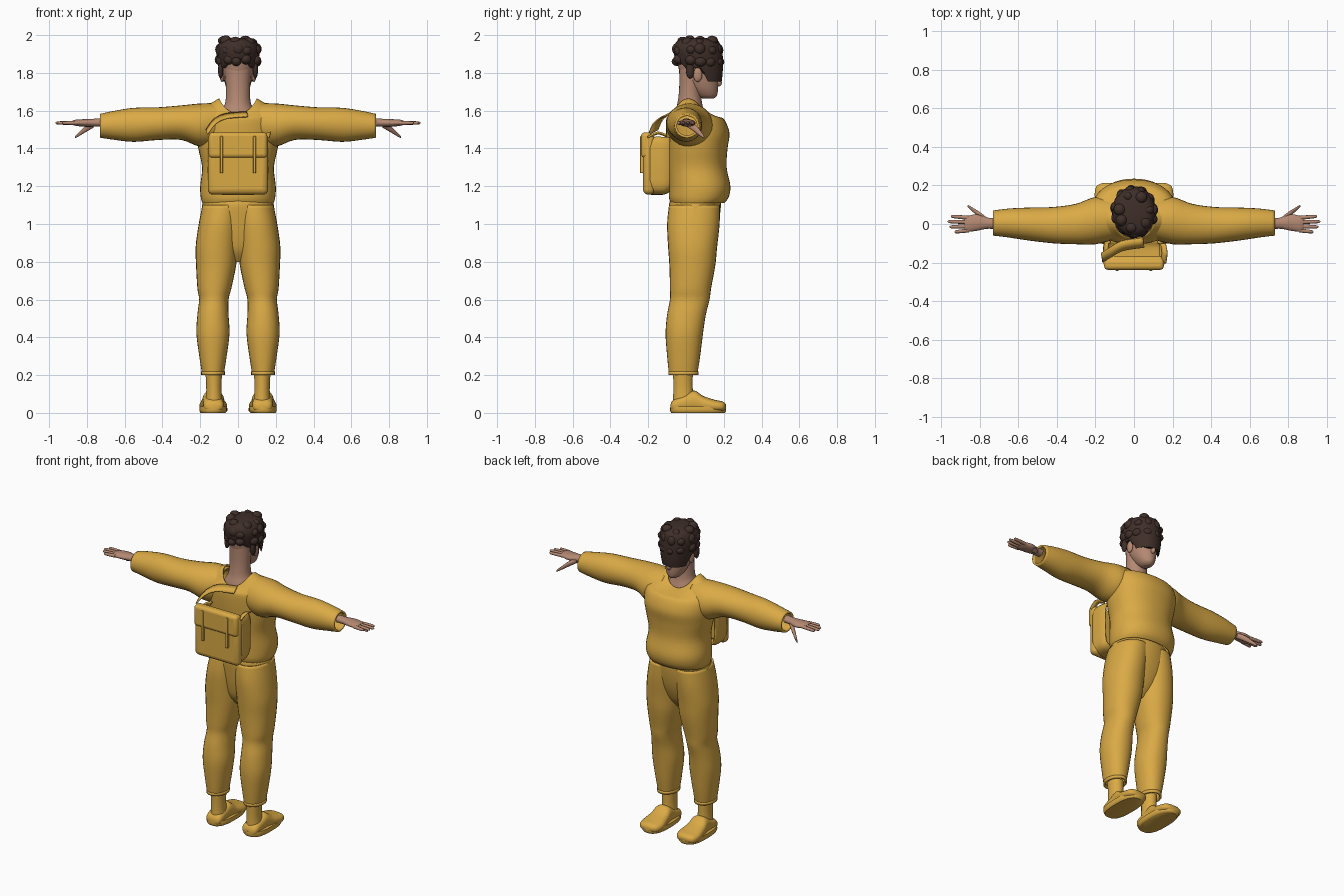
import bpy, bmesh, math, random
from mathutils import Matrix, Vector

old = bpy.data.objects.get("Cube")
if old:
    bpy.data.objects.remove(old, do_unlink=True)


def material(name, rgb):
    mat = bpy.data.materials.new(name)
    mat.use_nodes = True
    mat.diffuse_color = (*rgb, 1)
    mat.node_tree.nodes["Principled BSDF"].inputs["Base Color"].default_value = (*rgb, 1)
    return mat


CLOTH = material("mustard_cloth", (0.70, 0.40, 0.06))
SKIN = material("skin", (0.46, 0.25, 0.17))
HAIR = material("dark_brown_hair", (0.05, 0.028, 0.022))


def finish(name, bm, mat, mirror=False, wall=0, bevel=0):
    """Turn a bmesh into a smooth shaded object with optional modifiers."""
    bmesh.ops.recalc_face_normals(bm, faces=bm.faces)
    mesh = bpy.data.meshes.new(name)
    bm.to_mesh(mesh)
    bm.free()
    mesh.materials.append(mat)
    obj = bpy.data.objects.new(name, mesh)
    bpy.context.collection.objects.link(obj)
    if wall:
        mod = obj.modifiers.new("wall", "SOLIDIFY")
        mod.thickness, mod.offset = wall, -1
    if bevel:
        mod = obj.modifiers.new("bevel", "BEVEL")
        mod.width, mod.segments = bevel, 4
    if mirror:
        mod = obj.modifiers.new("mirror", "MIRROR")
        mod.use_mirror_merge = False
    bpy.ops.object.select_all(action="DESELECT")
    obj.select_set(True)
    bpy.context.view_layer.objects.active = obj
    bpy.ops.object.shade_smooth_by_angle(angle=math.radians(45))
    return obj


def spline(rows, steps):
    """Catmull-Rom interpolation of the section rows."""
    out = []
    last = len(rows) - 1
    for i in range(last):
        quad = [rows[max(0, min(last, i + k))] for k in (-1, 0, 1, 2)]
        for s in range(steps):
            t = s / steps
            out.append([b + 0.5 * t * (c - a + t * (2*a - 5*b + 4*c - d + t * (3*(b - c) + d - a)))
                        for a, b, c, d in zip(*quad)])
    return out + [list(rows[last])]


def loft(name, mat, rows, axis="z", power=1, cap=True, tweak=None, sides=28, steps=4,
         drop=None, **options):
    """Rows: position along axis, then low/high extents (or one half width) of each section."""
    rows = [(r[0], -r[1], r[1], r[2], r[3]) if len(r) == 4 else r for r in rows]
    bm = bmesh.new()
    rings = []
    for t, a0, a1, b0, b1 in spline(rows, steps):
        ring = []
        for k in range(sides):
            ang = math.tau * k / sides
            c, s = (math.copysign(abs(f) ** power, f) for f in (math.cos(ang), math.sin(ang)))
            u, v = (a0 + a1 + (a1 - a0) * c) / 2, (b0 + b1 + (b1 - b0) * s) / 2
            co = Vector({"z": (u, v, t), "x": (t, u, v), "y": (u, t, v)}[axis])
            if tweak:
                co.z = tweak(co, s)
            ring.append(bm.verts.new(co))
        rings.append(ring)
    for low, high in zip(rings, rings[1:]):
        for k in range(sides):
            j = (k + 1) % sides
            bm.faces.new((low[k], low[j], high[j], high[k]))
    if cap:
        bm.faces.new(rings[0])
        bm.faces.new(rings[-1])
    if drop:
        gone = [f for f in bm.faces if drop(f.calc_center_median())]
        bmesh.ops.delete(bm, geom=gone, context="FACES")
    return finish(name, bm, mat, **options)


def box(name, low, high, bevel, mat=CLOTH, **options):
    low, high = Vector(low), Vector(high)
    bm = bmesh.new()
    bmesh.ops.create_cube(bm, size=1, matrix=Matrix.Translation((low + high) / 2)
                          @ Matrix.Diagonal((*(high - low), 1)))
    return finish(name, bm, mat, bevel=bevel, **options)


def balls(name, mat, items, **options):
    """Ellipsoids given as (centre, radii)."""
    bm = bmesh.new()
    for centre, radii in items:
        bmesh.ops.create_uvsphere(bm, u_segments=16, v_segments=10, radius=1,
                                  matrix=Matrix.Translation(centre) @ Matrix.Diagonal((*radii, 1)))
    return finish(name, bm, mat, **options)


def ribbon(name, path, side):
    bm = bmesh.new()
    side = Vector(side)
    pairs = [(bm.verts.new(Vector(p) - side), bm.verts.new(Vector(p) + side))
             for p in spline(path, 5)]
    for a, b in zip(pairs, pairs[1:]):
        bm.faces.new((a[0], a[1], b[1], b[0]))
    return finish(name, bm, CLOTH, wall=0.008)


# Sweater body with a neckline scooped at chest and nape
def neckline(co, s):
    return co.z - max(0, co.z - 1.56) * 0.75 * s * s


loft("sweater_body", CLOTH, [
    (1.11, .188, -.08, .20), (1.14, .197, -.09, .225), (1.2, .2, -.09, .235),
    (1.3, .19, -.095, .215), (1.4, .21, -.1, .22), (1.48, .22, -.105, .23),
    (1.55, .22, -.105, .205), (1.6, .19, -.095, .16), (1.635, .15, -.085, .13),
    (1.665, .1, -.075, .1)], power=.9, cap=False, wall=.01, tweak=neckline, sides=40)

# Sleeves
loft("sleeve", CLOTH, [
    (.1, -.08, .13, 1.42, 1.64), (.2, -.105, .14, 1.41, 1.638), (.3, -.105, .105, 1.445, 1.628),
    (.42, -.1, .088, 1.445, 1.618), (.55, -.085, .085, 1.435, 1.615),
    (.65, -.07, .08, 1.445, 1.6), (.73, -.06, .07, 1.457, 1.583)],
     axis="x", cap=False, wall=.012, mirror=True)

# Trousers: seat, legs and turned cuffs
loft("trouser_seat", CLOTH, [
    (.8, .04, -.01, .07), (.86, .12, -.05, .12), (.94, .18, -.07, .155),
    (1.02, .195, -.082, .175), (1.1, .19, -.09, .185), (1.13, .18, -.08, .18)])
loft("trouser_leg", CLOTH, [
    (.205, .075, .19, -.09, .06), (.3, .06, .205, -.1, .075), (.42, .045, .22, -.108, .09),
    (.52, .05, .215, -.1, .105), (.6, .05, .206, -.085, .125), (.66, .035, .215, -.085, .133),
    (.78, .01, .222, -.088, .155), (.88, 0, .224, -.095, .165), (1, -.01, .208, -.1, .178),
    (1.1, -.02, .188, -.09, .18)], power=.93, cap=False, wall=.01, mirror=True)
loft("trouser_cuff", CLOTH, [(.2, .07, .195, -.093, .066), (.218, .07, .195, -.093, .066)],
     cap=False, wall=.012, mirror=True, steps=1)

# Socks, shoes and soles
loft("sock", CLOTH, [(.04, .08, .175, -.07, .045), (.12, .087, .168, -.067, .036),
                     (.21, .085, .172, -.068, .036)], mirror=True)
loft("shoe", CLOTH, [
    (-.082, .1, .155, .015, .045), (-.065, .078, .18, .006, .07), (0, .076, .185, .004, .1),
    (.045, .074, .188, .004, .118), (.09, .068, .196, .004, .09), (.15, .058, .204, .004, .07),
    (.195, .07, .195, .008, .06), (.212, .1, .165, .02, .045)], axis="y", power=.8, mirror=True)
loft("shoe_sole", CLOTH, [(0, .066, .198, -.078, .205), (.012, .056, .205, -.084, .213),
                          (.034, .058, .204, -.083, .212)], power=.75, mirror=True, steps=2)

# Hands: palm, four fingers and thumb
loft("palm", SKIN, [
    (.72, -.026, .03, 1.515, 1.56), (.765, -.025, .034, 1.515, 1.557),
    (.815, -.035, .05, 1.515, 1.555), (.86, -.04, .042, 1.52, 1.552),
    (.878, -.034, .034, 1.526, 1.546)], axis="x", mirror=True)
for label, y, tip in (("little", -.033, .93), ("ring", -.012, .956),
                      ("middle", .01, .966), ("index", .032, .95)):
    rows = []
    for f, r in ((0, .0105), (.5, .01), (.9, .008), (1, .003)):
        yy, z = y * (1 + .25 * f), 1.535
        rows.append((.855 + f * (tip - .855), yy - r, yy + r, z - r, z + r))
    loft(label + "_finger", SKIN, rows, axis="x", sides=12, mirror=True)
loft("thumb", SKIN, [
    (.765, .0, .035, 1.51, 1.54), (.8, .03, .062, 1.49, 1.525), (.835, .062, .084, 1.469, 1.493),
    (.858, .084, .097, 1.456, 1.47), (.864, .09, .095, 1.456, 1.461)],
     axis="x", sides=12, mirror=True)

# Neck, head, nose and ears
loft("neck", SKIN, [(1.53, .13, -.07, .12), (1.59, .095, -.06, .1), (1.64, .068, -.045, .085),
                    (1.72, .064, -.036, .08), (1.82, .07, -.036, .09)])
loft("head", SKIN, [
    (1.664, .018, .09, .145), (1.68, .04, .055, .164), (1.72, .062, .015, .17),
    (1.78, .077, -.025, .172), (1.84, .086, -.042, .175), (1.9, .086, -.045, .17),
    (1.95, .07, -.03, .15), (1.97, .03, .02, .1)])
balls("nose", SKIN, [((0, .172, 1.748), (.014, .018, .02))])
balls("ear", SKIN, [((.084, .062, 1.79), (.013, .024, .038))], mirror=True)


# Hair: low over the eyes, trimmed above ears and nape
def hairline(co, s):
    front = max(0, min(1, (co.y - .085) / .03))
    back = max(0, min(1, -co.y / .06))
    return max(co.z, 1.755 + .07 * (1 - front) + .055 * back)


loft("hair_cap", HAIR, [
    (1.755, .088, -.03, .189), (1.8, .098, -.04, .194), (1.86, .108, -.055, .196),
    (1.91, .114, -.065, .192), (1.95, .105, -.06, .182), (1.975, .08, -.035, .16),
    (1.985, .03, .02, .1)], tweak=hairline, sides=36)
random.seed(4)
curls = []
for height, count, reach in ((1.965, 7, .72), (1.92, 11, .92), (1.865, 11, .93)):
    for k in range(count):
        ang = math.tau * (k + random.random() * .4) / count
        spot = (.105 * reach * math.cos(ang), .065 + .118 * reach * math.sin(ang),
                height + random.uniform(-.008, .008))
        curls.append((spot, [random.uniform(.023, .033) for _ in range(3)]))
balls("hair_curls", HAIR, curls)
balls("sideburn", HAIR, [((.092, .022, 1.815), (.014, .022, .045))], mirror=True)

# Backpack: front pouch, hollow open-topped rear wall, flap, bands and straps
box("pack_pouch", (-.16, -.228, 1.155), (.16, -.165, 1.48), .03)
loft("pack_wall", CLOTH, [(-.19, .16, 1.155, 1.48), (-.12, .16, 1.155, 1.48),
                          (-.085, .15, 1.17, 1.47)],
     axis="y", power=.35, cap=False, wall=.012, sides=48, drop=lambda c: c.z > 1.46)
box("pack_flap", (-.155, -.238, 1.35), (.155, -.18, 1.485), .02)
box("pack_band", (.08, -.243, 1.27), (.095, -.225, 1.465), .003, mirror=True)
ribbon("loose_strap", [(-.168, -.175, 1.49), (-.125, -.15, 1.545), (-.06, -.115, 1.575),
                       (.05, -.098, 1.585)], (-.004, .025, .012))
ribbon("shoulder_strap", [(.152, -.205, 1.46), (.158, -.15, 1.485), (.15, -.1, 1.47)],
       (.014, 0, .004))
